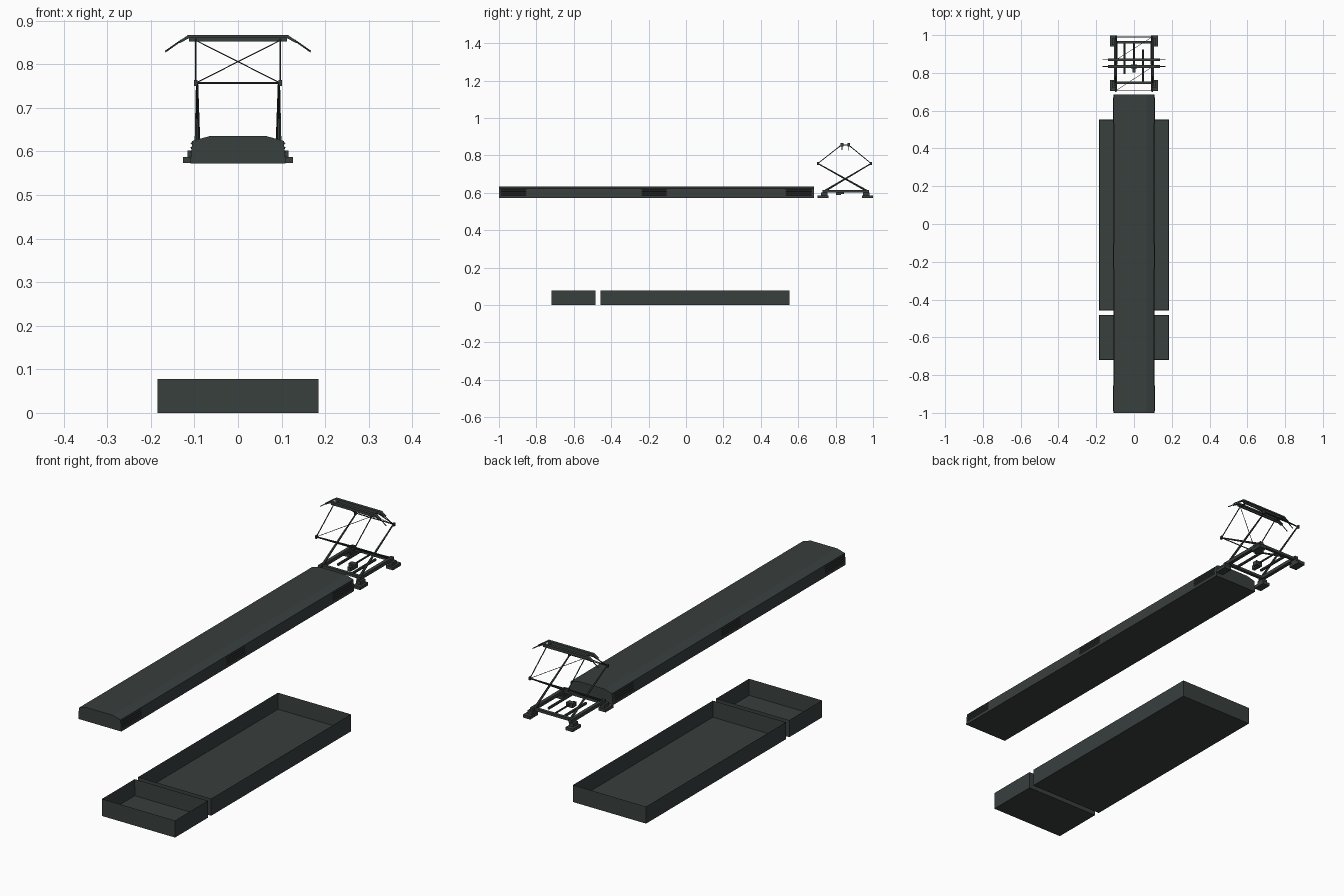
import bpy, bmesh, math
from mathutils import Vector

if "Cube" in bpy.data.objects:
    bpy.data.objects.remove(bpy.data.objects["Cube"])


def material(name, rgb):
    m = bpy.data.materials.new(name)
    m.diffuse_color = (*rgb, 1)
    m.use_nodes = True
    m.node_tree.nodes["Principled BSDF"].inputs["Base Color"].default_value = m.diffuse_color
    return m


GREY = material("dark_green_grey", (0.040, 0.050, 0.048))


def finish(name, bm):
    me = bpy.data.meshes.new(name)
    bm.to_mesh(me)
    bm.free()
    me.materials.append(GREY)
    ob = bpy.data.objects.new(name, me)
    bpy.context.collection.objects.link(ob)
    return ob


def add_box(bm, x0, x1, y0, y1, z0, z1):
    vs = bmesh.ops.create_cube(bm, size=1)["verts"]
    for v in vs:
        v.co = ((x0 + x1) / 2 + v.co.x * (x1 - x0), (y0 + y1) / 2 + v.co.y * (y1 - y0),
                (z0 + z1) / 2 + v.co.z * (z1 - z0))
    return vs


def add_rod(bm, a, b, r0, r1=None, sides=6):
    a, b = Vector(a), Vector(b)
    d = b - a
    vs = bmesh.ops.create_cone(bm, cap_ends=True, segments=sides, radius1=r0,
                               radius2=r0 if r1 is None else r1, depth=d.length)["verts"]
    q = d.to_track_quat("Z", "Y")
    for v in vs:
        v.co = q @ v.co + (a + b) / 2


def add_prism(bm, profile, y0, y1):
    # extrude an x-z outline along y
    f = bm.faces.new([bm.verts.new((x, y0, z)) for x, z in profile])
    ext = bmesh.ops.extrude_face_region(bm, geom=[f])["geom"]
    bmesh.ops.translate(bm, vec=(0, y1 - y0, 0),
                        verts=[g for g in ext if isinstance(g, bmesh.types.BMVert)])
    bmesh.ops.recalc_face_normals(bm, faces=bm.faces)


# Open trays with thin walls
for name, y0, y1 in (("small_tray", -0.72, -0.483), ("large_tray", -0.458, 0.553)):
    bm = bmesh.new()
    add_box(bm, -0.185, 0.185, y0, y1, 0, 0.078)
    top = [f for f in bm.faces if f.normal.z > 0.9 or f.calc_center_median().z > 0.07]
    inner = bmesh.ops.inset_region(bm, faces=top, thickness=0.002)
    bmesh.ops.translate(bm, vec=(0, 0, -0.075), verts=list({v for f in top for v in f.verts}))
    finish(name, bm)

# Long roof cover with chamfered top
bm = bmesh.new()
half = [(0.109, 0.572), (0.109, 0.58), (0.105, 0.624), (0.066, 0.635)]
add_prism(bm, half + [(-x, z) for x, z in reversed(half)], -1.0, 0.685)
finish("roof_cover", bm)

# Louvred grilles on both flanks of the roof cover
bm = bmesh.new()
for s in (-1, 1):
    for y0, y1 in ((-0.99, -0.855), (-0.235, -0.105), (0.535, 0.67)):
        for i in range(4):
            z = 0.582 + i * 0.010
            x = 0.109 - (z - 0.58) * 0.09
            add_prism(bm, [(s * (x - 0.003), z), (s * (x - 0.003), z + 0.009),
                           (s * x, z + 0.009), (s * (x + 0.0025), z + 0.007)], y0, y1)
finish("side_grilles", bm)

# Pantograph feet: wide pads with insulator blocks
bm = bmesh.new()
for s in (-1, 1):
    for y, e in ((0.733, 1), (0.97, -1)):
        a, b = sorted((s * 0.09, s * 0.126))
        add_box(bm, a, b, y - 0.029, y + 0.029, 0.573, 0.587)
        a, b = sorted((s * 0.093, s * 0.116))
        add_box(bm, a, b, y + e * 0.006 - 0.017, y + e * 0.006 + 0.017, 0.587, 0.602)
finish("pantograph_feet", bm)

# Base frame
bm = bmesh.new()
for s in (-1, 1):
    add_box(bm, s * 0.098 - 0.008, s * 0.098 + 0.008, 0.73, 0.978, 0.601, 0.616)
for y in (0.748, 0.962):
    add_box(bm, -0.098, 0.098, y - 0.007, y + 0.007, 0.602, 0.614)
finish("base_frame", bm)

# Springs, control rod and drive box inside the frame
bm = bmesh.new()
add_rod(bm, (-0.05, 0.795, 0.608), (-0.05, 0.962, 0.608), 0.006, sides=8)
add_rod(bm, (0.048, 0.748, 0.608), (0.048, 0.925, 0.608), 0.006, sides=8)
add_rod(bm, (0, 0.82, 0.606), (0, 0.962, 0.606), 0.004, sides=8)
add_box(bm, -0.016, 0.016, 0.822, 0.844, 0.594, 0.614)
add_box(bm, -0.008, 0.008, 0.803, 0.83, 0.588, 0.606)
finish("springs_and_drive", bm)

# Crossing lower arms, tapering towards the knees
bm = bmesh.new()
for s in (-1, 1):
    for y0, y1, x in ((0.742, 0.99, 0.095), (0.968, 0.705, 0.091)):
        add_rod(bm, (s * x, y0, 0.61), (s * 0.094, y1, 0.757), 0.0055, 0.0030)
finish("lower_arms", bm)

# Knee tubes with joints, upper arms and one diagonal brace per side
bm = bmesh.new()
for yk, yt, d in ((0.705, 0.832, -1), (0.99, 0.868, 1)):
    add_rod(bm, (-0.1, yk, 0.757), (0.1, yk, 0.757), 0.0025)
    add_rod(bm, (d * 0.097, yk, 0.757), (-d * 0.097, yt, 0.855), 0.0013)
    for s in (-1, 1):
        add_rod(bm, (s * 0.097, yk, 0.757), (s * 0.097, yt, 0.857), 0.0022)
        add_box(bm, s * 0.097 - 0.004, s * 0.097 + 0.004, yk - 0.005, yk + 0.005, 0.75, 0.764)
finish("upper_arms", bm)

# Contact heads: two strips with bent ends and drooping horns
bm = bmesh.new()
strip = [(0.115, 0.867), (0.138, 0.851), (0.133, 0.849), (0.112, 0.860)]
for y in (0.834, 0.87):
    add_prism(bm, strip + [(-x, z) for x, z in reversed(strip)], y - 0.007, y + 0.007)
    add_box(bm, -0.112, 0.112, y - 0.003, y + 0.003, 0.852, 0.861)
    for s in (-1, 1):
        add_rod(bm, (s * 0.13, y, 0.855), (s * 0.167, y, 0.829), 0.002)
for s in (-1, 1):
    add_rod(bm, (s * 0.097, 0.834, 0.856), (s * 0.097, 0.87, 0.856), 0.003)
finish("contact_heads", bm)
